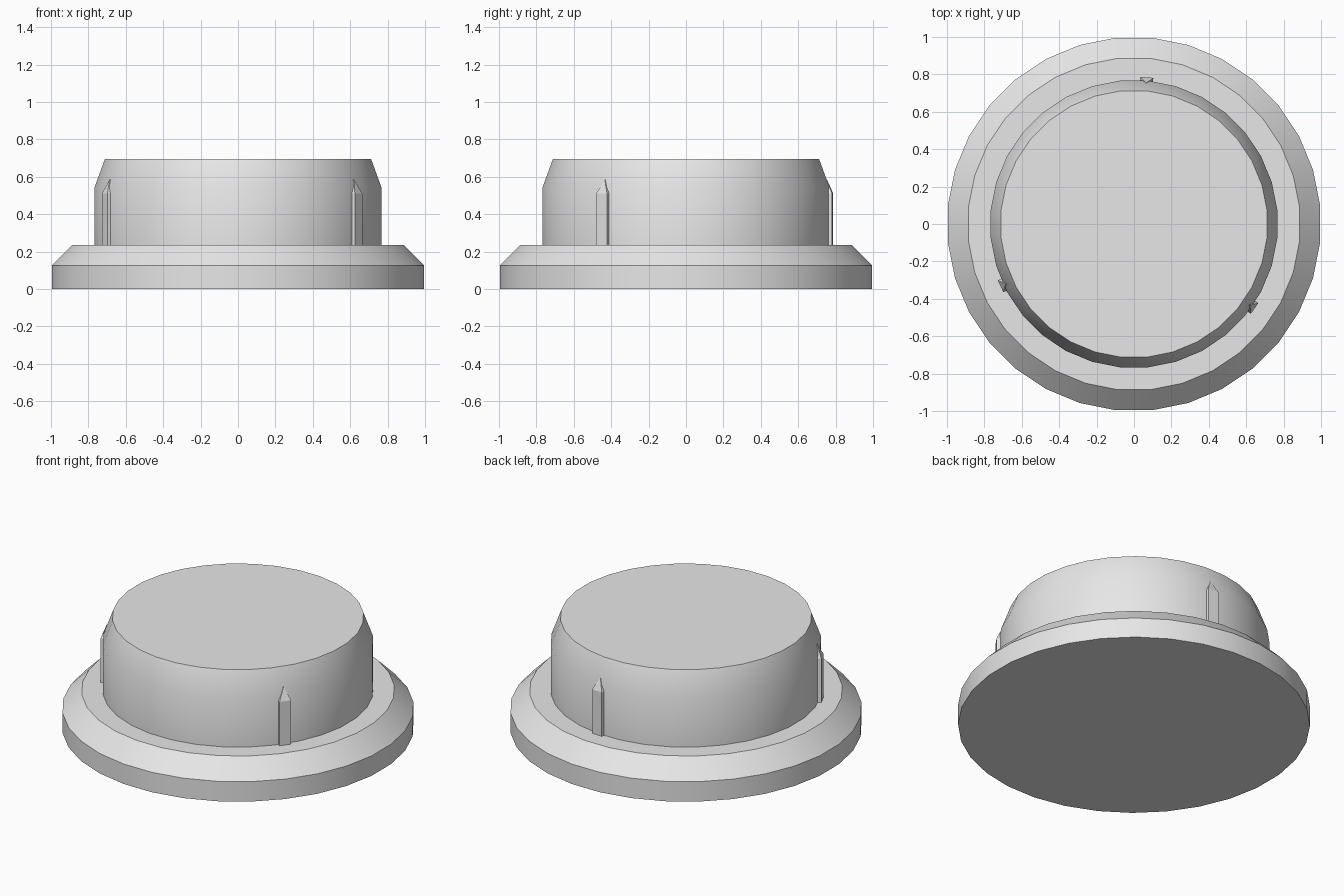
import bpy, bmesh, math
from mathutils import Matrix

if "Cube" in bpy.data.objects:
    bpy.data.objects.remove(bpy.data.objects["Cube"])

SIDES = 32

grey = bpy.data.materials.new("light_grey")
grey.diffuse_color = (0.8, 0.8, 0.8, 1)
grey.use_nodes = True
grey.node_tree.nodes["Principled BSDF"].inputs["Base Color"].default_value = grey.diffuse_color


def finish(bm, name, smooth=True):
    bmesh.ops.recalc_face_normals(bm, faces=bm.faces[:])
    mesh = bpy.data.meshes.new(name)
    bm.to_mesh(mesh)
    bm.free()
    mesh.materials.append(grey)
    ob = bpy.data.objects.new(name, mesh)
    bpy.context.collection.objects.link(ob)
    if smooth:
        bpy.ops.object.select_all(action='DESELECT')
        ob.select_set(True)
        bpy.context.view_layer.objects.active = ob
        bpy.ops.object.shade_smooth_by_angle(angle=math.radians(30))
    return ob


def turned(name, profile):
    """Closed solid turned about z from (radius, height) points."""
    bm = bmesh.new()
    rings = []
    for r, z in profile:
        angles = [(i + 0.5) * math.tau / SIDES for i in range(SIDES)]
        rings.append([bm.verts.new((r * math.cos(a), r * math.sin(a), z)) for a in angles])
    for low, high in zip(rings, rings[1:]):
        for i in range(SIDES):
            j = (i + 1) % SIDES
            bm.faces.new((low[i], low[j], high[j], high[i]))
    bm.faces.new(rings[0][::-1])
    bm.faces.new(rings[-1])
    return finish(bm, name)


def rib(name, degrees):
    """Upright bar with a pointed top that leans into the plug wall."""
    half = 0.035
    # outer face outline: (sideways, height, radius)
    outline = [(-half, 0.23, 0.787), (half, 0.23, 0.787), (half, 0.51, 0.787),
               (0, 0.585, 0.757), (-half, 0.51, 0.787)]
    bm = bmesh.new()
    outer = [bm.verts.new((r, s, z)) for s, z, r in outline]
    inner = [bm.verts.new((0.72, s, z)) for s, z, r in outline]
    # front face split so the tip slopes inward
    bm.faces.new((outer[0], outer[1], outer[2], outer[4]))
    bm.faces.new((outer[4], outer[2], outer[3]))
    bm.faces.new(inner[::-1])
    for i in range(5):
        j = (i + 1) % 5
        bm.faces.new((outer[i], inner[i], inner[j], outer[j]))
    bm.transform(Matrix.Rotation(math.radians(degrees), 4, 'Z'))
    return finish(bm, name, smooth=False)


# Flange and plug in one turned body
turned("plug_body", [(1.0, 0), (1.0, 0.125), (0.89, 0.235), (0.77, 0.235),
                     (0.77, 0.545), (0.715, 0.695)])

# Three grip ribs
for n in range(3):
    rib(f"grip_rib_{n + 1}", 85 + 120 * n)
